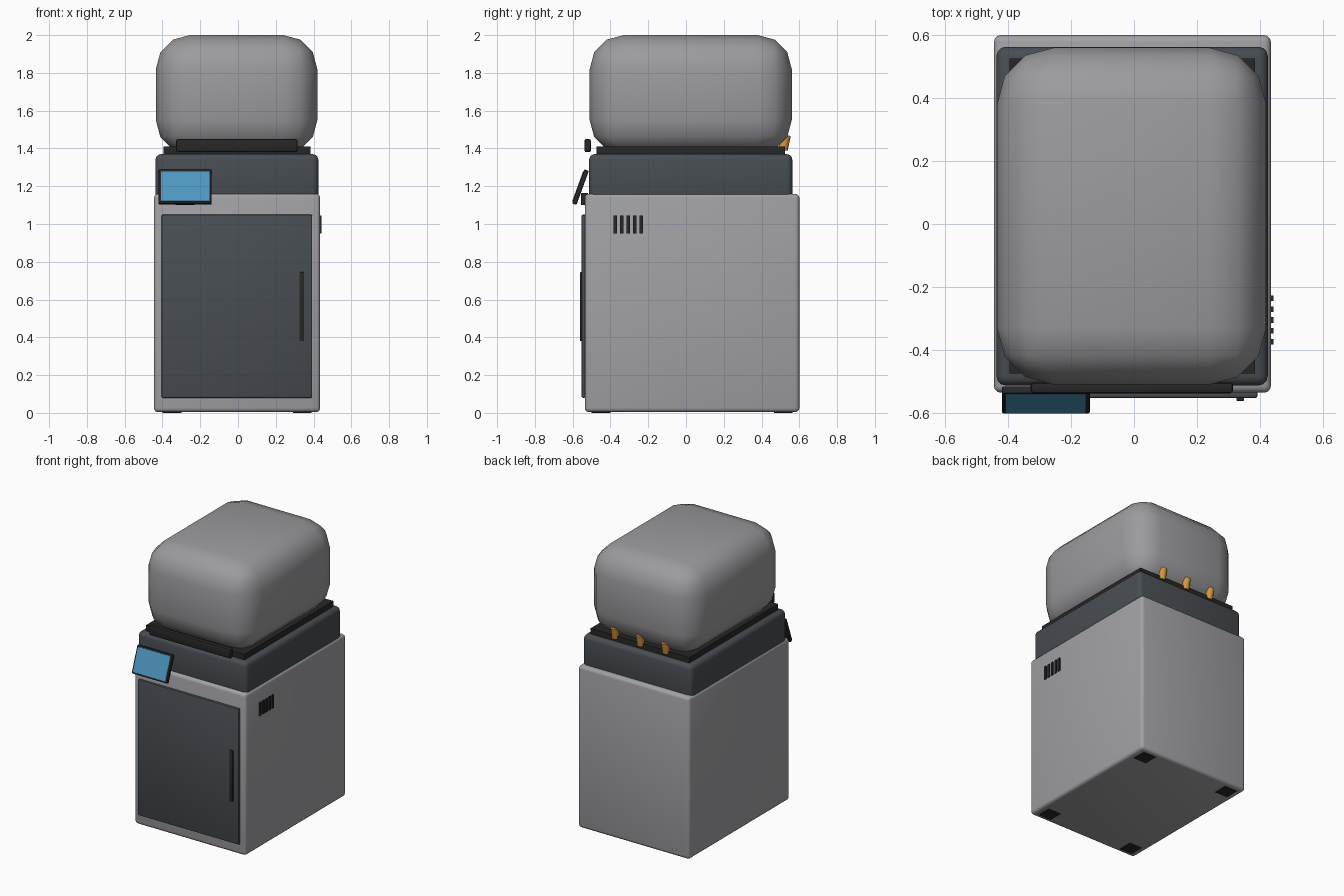
import bpy, bmesh, math
from mathutils import Matrix, Vector

if "Cube" in bpy.data.objects:
    bpy.data.objects.remove(bpy.data.objects["Cube"], do_unlink=True)


def material(name, rgb):
    m = bpy.data.materials.new(name)
    m.use_nodes = True
    m.diffuse_color = (*rgb, 1)
    m.node_tree.nodes["Principled BSDF"].inputs["Base Color"].default_value = (*rgb, 1)
    return m


GREY = material("light grey", (0.36, 0.36, 0.38))
LID = material("lid grey", (0.33, 0.33, 0.345))
SLATE = material("dark slate", (0.065, 0.075, 0.085))
BLACK = material("soft black", (0.02, 0.02, 0.021))
BLUE = material("screen blue", (0.075, 0.32, 0.54))
ORANGE = material("orange", (0.68, 0.3, 0.045))


def finish(name, bm, mat, angle):
    me = bpy.data.meshes.new(name)
    bm.to_mesh(me)
    bm.free()
    me.materials.append(mat)
    ob = bpy.data.objects.new(name, me)
    bpy.context.collection.objects.link(ob)
    bpy.ops.object.select_all(action="DESELECT")
    ob.select_set(True)
    bpy.context.view_layer.objects.active = ob
    bpy.ops.object.shade_smooth_by_angle(angle=math.radians(angle))
    return ob


def box(name, xs, ys, zs, mat, bevel=0.0, segments=2, angle=40):
    """Bevelled box from its limits along each axis."""
    size = Vector([b - a for a, b in (xs, ys, zs)])
    mid = Vector([(a + b) / 2 for a, b in (xs, ys, zs)])
    bm = bmesh.new()
    bmesh.ops.create_cube(bm, size=1)
    bmesh.ops.scale(bm, vec=size, verts=bm.verts)
    if bevel:
        bmesh.ops.bevel(bm, geom=bm.edges[:], offset=bevel, segments=segments,
                        profile=0.5, affect="EDGES")
    ob = finish(name, bm, mat, angle)
    ob.location = mid
    return ob


# Main body
box("cabinet", (-0.445, 0.435), (-0.536, 0.6), (0.004, 1.16), GREY, 0.022, 3)
box("collar", (-0.437, 0.425), (-0.513, 0.563), (1.12, 1.37), SLATE, 0.03, 3)
box("gasket", (-0.395, 0.385), (-0.475, 0.525), (1.36, 1.41), BLACK)
box("lid", (-0.435, 0.42), (-0.51, 0.56), (1.37, 2.0), LID, 0.18, 3, 29)

# Front door and handles
box("door", (-0.405, 0.393), (-0.553, -0.53), (0.08, 1.05), SLATE, 0.008)
box("door_handle", (0.325, 0.35), (-0.562, -0.545), (0.38, 0.745), BLACK, 0.004)
box("lid_handle", (-0.328, 0.315), (-0.538, -0.503), (1.38, 1.45), BLACK, 0.01)

# Tilted control screen on a small bracket
box("screen_bracket", (-0.33, -0.23), (-0.555, -0.52), (1.1, 1.165), BLACK)
tilt = Matrix.Translation((-0.28, -0.559, 1.195)) @ Matrix.Rotation(math.radians(-20), 4, "X")
frame = box("screen_frame", (-0.14, 0.14), (-0.0125, 0.0125), (-0.096, 0.096), BLACK, 0.006)
glass = box("screen_glass", (-0.128, 0.128), (-0.0155, -0.011), (-0.084, 0.084), BLUE)
for part in (frame, glass):
    part.matrix_world = tilt @ Matrix.Translation(part.location)

# Vent slots on one side
for i in range(5):
    y = -0.374 + i * 0.0345
    box(f"vent_slot_{i + 1}", (0.425, 0.443), (y - 0.009, y + 0.009), (0.95, 1.045), BLACK)

# Rear connectors, leaning outward
for i in range(3):
    bm = bmesh.new()
    bmesh.ops.create_cone(bm, cap_ends=True, segments=16, radius1=0.025, radius2=0.025, depth=0.08)
    ob = finish(f"rear_connector_{i + 1}", bm, ORANGE, 40)
    ob.location = (-0.205 + i * 0.2, 0.522, 1.432)
    ob.rotation_euler.x = math.radians(-12)

# Feet
for x in (-0.35, 0.34):
    for y in (-0.45, 0.515):
        side = ("front" if y < 0 else "back") + ("_right" if x < 0 else "_left")
        box(f"{side}_foot", (x - 0.05, x + 0.05), (y - 0.05, y + 0.05), (0, 0.03), BLACK)
